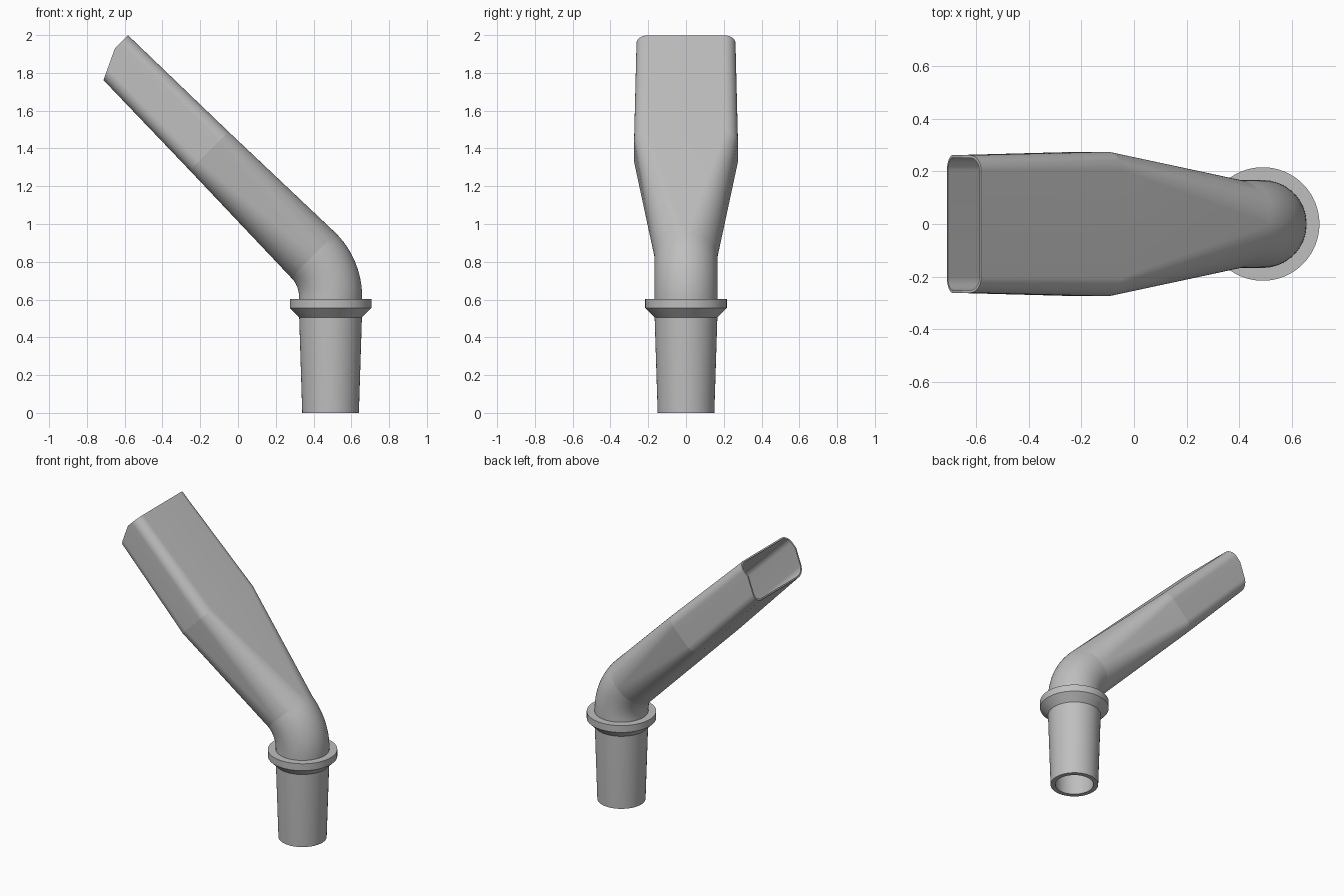
import bpy
import bmesh
from math import sin, cos, pi, radians
from mathutils import Vector

cube = bpy.data.objects.get("Cube")
if cube:
    bpy.data.objects.remove(cube)

GREY = (0.52, 0.52, 0.52, 1)
grey = bpy.data.materials.new("plain grey")
grey.use_nodes = True
grey.diffuse_color = GREY
grey.node_tree.nodes["Principled BSDF"].inputs["Base Color"].default_value = GREY

AXIS_X = 0.49      # centre of the upright tube
STEPS = 16         # segments per rounded corner
KINK = 0.03        # height across the mouth where its slanted cut begins
CUT_SLOPE = 0.47
TILT = radians(45)


def section(centre, tilt, width, height, radius, cut=False):
    """Rounded rectangle (a circle when all three sizes match) across the axis."""
    along = Vector((-sin(tilt), 0, cos(tilt)))
    up = Vector((cos(tilt), 0, sin(tilt)))
    side = Vector((0, 1, 0))
    a, b = width - radius, height - radius
    kink = KINK * b / 0.07
    outline = [(width, kink)]
    for k, (sx, sy) in enumerate(((1, 1), (-1, 1), (-1, -1), (1, -1))):
        for i in range(STEPS + 1):
            t = (k + i / STEPS) * pi / 2
            outline.append((sx * a + radius * cos(t), sy * b + radius * sin(t)))
        if k == 1:
            outline.append((-width, kink))
    ring = []
    for u, v in outline:
        back = max(0, kink - v) * CUT_SLOPE if cut else 0
        ring.append(Vector(centre) + side * u + up * v - along * back)
    return ring


def circle(z, r):
    return section((AXIS_X, 0, z), 0, r, r, r)


def loft(name, rings):
    """Skin the rings in order and join the last back to the first."""
    bm = bmesh.new()
    loops = [[bm.verts.new(p) for p in ring] for ring in rings]
    for j, low in enumerate(loops):
        high = loops[(j + 1) % len(loops)]
        for i in range(len(low)):
            n = (i + 1) % len(low)
            bm.faces.new((low[i], low[n], high[n], high[i]))
    bmesh.ops.remove_doubles(bm, verts=bm.verts, dist=0.0002)
    bmesh.ops.recalc_face_normals(bm, faces=bm.faces)
    mesh = bpy.data.meshes.new(name)
    bm.to_mesh(mesh)
    bm.free()
    mesh.materials.append(grey)
    obj = bpy.data.objects.new(name, mesh)
    bpy.context.collection.objects.link(obj)
    bpy.ops.object.select_all(action="DESELECT")
    obj.select_set(True)
    bpy.context.view_layer.objects.active = obj
    bpy.ops.object.shade_smooth_by_angle(angle=radians(7))
    return obj


def tube_skin(inner):
    """Rings from the foot to the mouth, for the outer or the inner wall."""
    wall, mid_wall, tip_wall = (0.03, 0.02, 0.01) if inner else (0, 0, 0)
    rings = [circle(0, 0.15 - wall), circle(0.505, 0.166 - wall)]
    # Bend from upright to the tilted arm
    bend_r, bend_z, r = 0.31, 0.615, 0.167 - wall
    for i in range(13):
        t = TILT * i / 12
        centre = (AXIS_X - bend_r * (1 - cos(t)), 0, bend_z + bend_r * sin(t))
        rings.append(section(centre, t, r, r, r))
    # Round to flattened arm, then the open mouth
    start = Vector(centre)
    along = Vector((-sin(TILT), 0, cos(TILT)))
    rings.append(section(start + along * 0.78, TILT, 0.275 - mid_wall,
                         0.145 - mid_wall, 0.07 - mid_wall))
    rings.append(section(start + along * 1.517, TILT, 0.262 - tip_wall,
                         0.13 - tip_wall, 0.06 - tip_wall, cut=True))
    return rings


# Hollow bent tube with a flattened mouth
loft("bent_tube", tube_skin(False) + tube_skin(True)[::-1])

# Collar with a chamfered underside
loft("collar", [circle(0.505, 0.155), circle(0.505, 0.166), circle(0.555, 0.216),
                circle(0.602, 0.216), circle(0.602, 0.155)])
